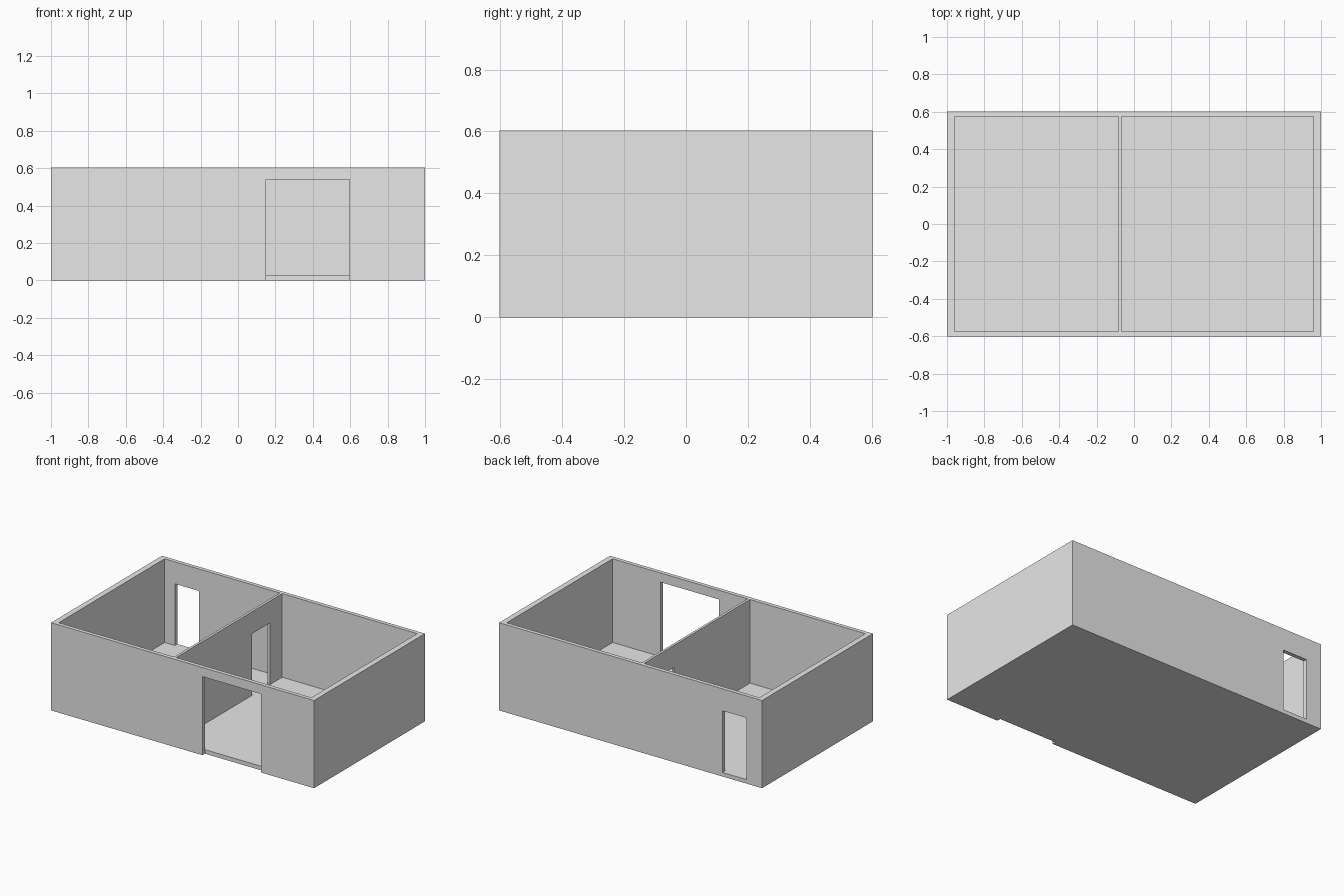
import bpy

default_cube = bpy.data.objects.get("Cube")
if default_cube:
    bpy.data.objects.remove(default_cube, do_unlink=True)

# Single plaster colour
plaster = bpy.data.materials.new("plaster_grey")
plaster.use_nodes = True
grey = (0.8, 0.8, 0.8, 1.0)
plaster.diffuse_color = grey
plaster.node_tree.nodes["Principled BSDF"].inputs["Base Color"].default_value = grey


def box(name, x, y, z):
    """Axis-aligned box from (min, max) ranges."""
    bpy.ops.mesh.primitive_cube_add(size=1)
    ob = bpy.context.object
    ob.name = ob.data.name = name
    for v in ob.data.vertices:
        v.co = [lo + (c + 0.5) * (hi - lo) for c, (lo, hi) in zip(v.co, (x, y, z))]
    ob.data.materials.append(plaster)
    return ob


def cut(target, x, y, z):
    """Subtract a box from the target and discard the cutter."""
    cutter = box("cutter", x, y, z)
    cutter.hide_render = True
    mod = target.modifiers.new("opening", 'BOOLEAN')
    mod.operation, mod.solver, mod.object = 'DIFFERENCE', 'EXACT', cutter
    bpy.context.view_layer.objects.active = target
    bpy.ops.object.modifier_apply(modifier=mod.name)
    bpy.data.objects.remove(cutter, do_unlink=True)


HALF_X, HALF_Y, HEIGHT = 1.0, 0.602, 0.603
IN_X, IN_Y = 0.961, 0.575
FLOOR, DOOR_TOP = 0.028, 0.452

# Outer walls, open at the top
walls = box("outer_walls", (-HALF_X, HALF_X), (-HALF_Y, HALF_Y), (0, HEIGHT))
cut(walls, (-IN_X, IN_X), (-IN_Y, IN_Y), (-0.1, 1))

# Wide front opening down to the ground, and the back doorway
cut(walls, (0.15, 0.595), (-0.7, -0.5), (-0.1, 0.54))
cut(walls, (-0.883, -0.7), (0.5, 0.7), (FLOOR, DOOR_TOP))

# Floor slab between the walls
box("floor", (-IN_X, IN_X), (-IN_Y, IN_Y), (0, FLOOR))

# Partition with its doorway
partition = box("partition_wall", (-0.084, -0.067), (-IN_Y, IN_Y), (FLOOR, HEIGHT))
cut(partition, (-0.2, 0.1), (0.25, 0.441), (0, DOOR_TOP))
